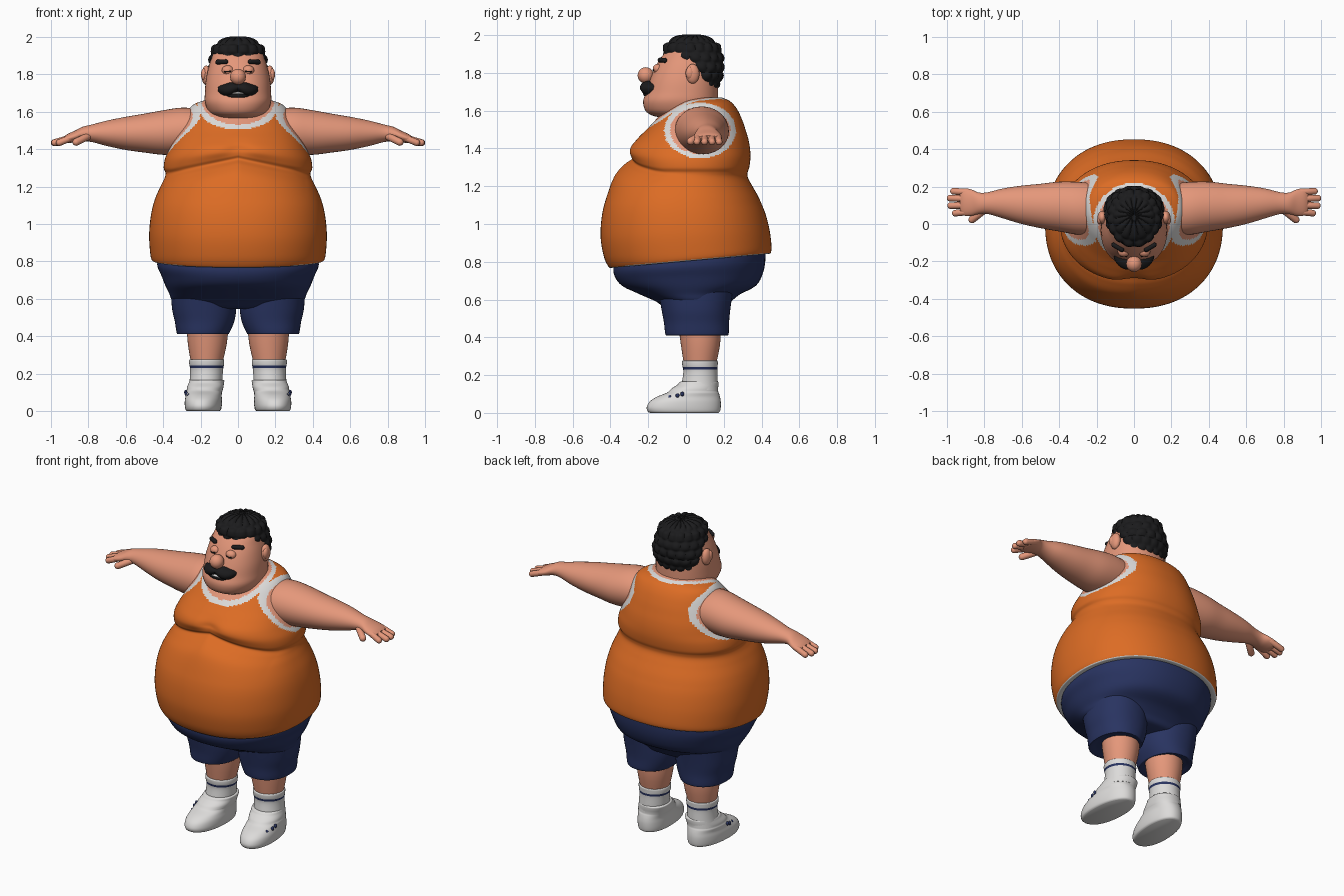
import bpy, bmesh, math
from mathutils import Vector


def material(name, r, g, b):
    m = bpy.data.materials.new(name)
    m.diffuse_color = (r, g, b, 1)
    return m


SKIN = material("skin", 0.78, 0.31, 0.195)
ORANGE = material("orange cloth", 0.72, 0.15, 0.018)
WHITE = material("white cloth", 0.72, 0.71, 0.70)
NAVY = material("navy cloth", 0.022, 0.034, 0.12)
BLACK = material("black hair", 0.011, 0.011, 0.012)


def finish(name, bm, mats, rule=None):
    bmesh.ops.recalc_face_normals(bm, faces=bm.faces)
    if rule:
        for f in bm.faces:
            f.material_index = rule(f.calc_center_median())
    me = bpy.data.meshes.new(name)
    bm.to_mesh(me)
    bm.free()
    for m in mats:
        me.materials.append(m)
    ob = bpy.data.objects.new(name, me)
    bpy.context.collection.objects.link(ob)
    bpy.ops.object.select_all(action='DESELECT')
    ob.select_set(True)
    bpy.context.view_layer.objects.active = ob
    bpy.ops.object.shade_smooth_by_angle(angle=math.radians(50))
    return ob


def spline(rings, sub):
    """Catmull-Rom resampling of section rows."""
    out = []
    for i in range(len(rings) - 1):
        p = [rings[max(0, min(len(rings) - 1, i + k))] for k in (-1, 0, 1, 2)]
        for s in range(sub):
            t = s / sub
            out.append([b + 0.5 * t * (c - a + t * (2 * a - 5 * b + 4 * c - d + t * (3 * (b - c) + d - a)))
                        for a, b, c, d in zip(*p)])
    return out + [list(rings[-1])]


def loft(name, rings, mats, n=40, sub=4, power=2.0, place=lambda t, u, v: (u, v, t), rule=None):
    """Rings are (position, u min, u max, v min, v max) rounded sections."""
    bm = bmesh.new()
    rows = []
    for t, u0, u1, v0, v1 in spline(rings, sub):
        row = []
        for k in range(n):
            a = 2 * math.pi * k / n
            c, s = math.cos(a), math.sin(a)
            c = math.copysign(abs(c) ** (2 / power), c)
            s = math.copysign(abs(s) ** (2 / power), s)
            row.append(bm.verts.new(place(t, (u0 + u1) / 2 + c * (u1 - u0) / 2,
                                          (v0 + v1) / 2 + s * (v1 - v0) / 2)))
        rows.append(row)
    for a, b in zip(rows, rows[1:]):
        for k in range(n):
            bm.faces.new((a[k], a[(k + 1) % n], b[(k + 1) % n], b[k]))
    bm.faces.new(rows[0])
    bm.faces.new(rows[-1])
    return finish(name, bm, mats, rule)


def sym(rows):
    """Rows (z, half width, y front, y back) centred on x = 0."""
    return [(z, -w, w, f, b) for z, w, f, b in rows]


def ball(name, loc, radii, mat):
    bm = bmesh.new()
    bmesh.ops.create_uvsphere(bm, u_segments=24, v_segments=16, radius=1)
    for v in bm.verts:
        v.co = Vector(loc) + Vector([a * b for a, b in zip(v.co, radii)])
    finish(name, bm, [mat])


def capsule(name, p, q, r, mat):
    p, q = Vector(p), Vector(q)
    bm = bmesh.new()
    bmesh.ops.create_uvsphere(bm, u_segments=16, v_segments=11, radius=r)
    rot = (q - p).to_track_quat('Z', 'Y')
    for v in bm.verts:
        end = q if v.co.z > 0 else p
        v.co = rot @ v.co + end
    finish(name, bm, [mat])


# Torso: shirt, neckline, armholes and hem on one body
def torso_place(t, x, y):
    z = t + 0.09 * y * max(0, min(1, (1.1 - t) / 0.3))
    if y < 0:
        front = min(1, -y / 0.2)
        z += 0.075 * max(0, 1 - abs(x) / 0.36) * front * math.exp(-((t - 1.27) / 0.11) ** 2)
        y += 0.025 * front * math.exp(-(x / 0.07) ** 2 - ((t - 1.37) / 0.06) ** 2)
    return x, y, z


def torso_rule(c):
    if c.z - 0.09 * c.y < 0.808:
        return 1
    if c.z > 1.3:
        arm = math.hypot((c.y - 0.075) / 0.19, (c.z - 1.495) / 0.147)
        neck = math.hypot(c.x / 0.218, (c.y - 0.008) / 0.212)
        for d, lim in ((arm if abs(c.x) > 0.18 else 9, 0.84), (neck if c.z > 1.45 else 9, 0.88)):
            if d < 1:
                return 2 if d < lim else 1
    return 0


loft("tank_top", sym([
    (0.812, 0.40, -0.37, 0.40), (0.803, 0.445, -0.395, 0.435), (0.812, 0.463, -0.412, 0.45),
    (0.86, 0.471, -0.435, 0.452), (0.95, 0.475, -0.452, 0.442), (1.05, 0.465, -0.445, 0.42),
    (1.13, 0.445, -0.42, 0.39), (1.2, 0.415, -0.38, 0.352), (1.245, 0.393, -0.325, 0.328),
    (1.272, 0.387, -0.285, 0.326), (1.3, 0.397, -0.295, 0.335), (1.35, 0.39, -0.308, 0.341),
    (1.4, 0.367, -0.298, 0.339), (1.45, 0.345, -0.258, 0.33), (1.5, 0.32, -0.208, 0.315),
    (1.55, 0.295, -0.162, 0.298), (1.6, 0.27, -0.115, 0.275), (1.635, 0.243, -0.07, 0.25),
    (1.655, 0.20, -0.04, 0.225), (1.67, 0.14, 0.0, 0.19)]),
    [ORANGE, WHITE, SKIN], n=160, sub=7, power=2.2, place=torso_place, rule=torso_rule)

# Head with heavy jaw and thick neck
loft("head", sym([
    (1.50, 0.13, -0.10, 0.18), (1.555, 0.13, -0.12, 0.185), (1.575, 0.135, -0.18, 0.18),
    (1.60, 0.158, -0.215, 0.175), (1.65, 0.177, -0.227, 0.17), (1.70, 0.177, -0.21, 0.17),
    (1.76, 0.173, -0.192, 0.17), (1.82, 0.162, -0.168, 0.17), (1.87, 0.148, -0.14, 0.165),
    (1.92, 0.132, -0.10, 0.15), (1.96, 0.09, -0.05, 0.11), (1.975, 0.03, 0.0, 0.06)]),
    [SKIN], n=56, power=2.2)


# Curly hair
def curls(t, x, y):
    a = math.atan2(y - 0.05, x)
    row = (t - 1.70) / 0.052
    phase = math.pi / 2 * (math.floor(row) % 2)
    b = abs(math.sin(8 * a + phase)) ** 0.6 * abs(math.sin(math.pi * row)) ** 0.6
    k = 1 + 0.09 * b
    return x * k, 0.05 + (y - 0.05) * k, t + (0.012 * b if t > 1.93 else 0)


loft("curly_hair", sym([
    (1.705, 0.08, 0.02, 0.15), (1.73, 0.12, 0.0, 0.17), (1.78, 0.145, -0.01, 0.187),
    (1.82, 0.15, -0.03, 0.193), (1.865, 0.148, -0.075, 0.192), (1.90, 0.142, -0.112, 0.187),
    (1.94, 0.128, -0.107, 0.172), (1.97, 0.098, -0.075, 0.137), (1.988, 0.05, -0.03, 0.09),
    (1.992, 0.01, 0.02, 0.05)]), [BLACK], n=112, sub=7, place=curls)

# Nose and mouth
ball("nose", (0, -0.213, 1.787), (0.042, 0.043, 0.043), SKIN)
ball("mouth", (0, -0.2, 1.69), (0.065, 0.027, 0.022), BLACK)
ball("teeth", (0, -0.221, 1.699), (0.034, 0.012, 0.006), WHITE)

# Shorts seat
loft("shorts_seat", sym([
    (0.85, 0.42, -0.37, 0.42), (0.78, 0.432, -0.385, 0.42), (0.72, 0.408, -0.37, 0.405),
    (0.67, 0.388, -0.33, 0.37), (0.63, 0.368, -0.25, 0.29), (0.59, 0.35, -0.16, 0.24),
    (0.555, 0.29, -0.11, 0.21), (0.545, 0.15, -0.05, 0.15)]),
    [NAVY], n=72, power=2.2, place=lambda t, x, y: (x, y, t + 0.09 * y * max(0, (t - 0.65) / 0.2)))

for s, side in ((-1, "left"), (1, "right")):
    def along(t, u, v, s=s):
        return s * t, u, v

    def up(t, u, v, s=s):
        return s * u, v, t

    # Arm and palm
    loft(side + "_arm", [
        (0.20, -0.06, 0.215, 1.39, 1.615), (0.30, -0.057, 0.225, 1.372, 1.622),
        (0.40, -0.04, 0.226, 1.37, 1.608), (0.50, -0.022, 0.215, 1.382, 1.59),
        (0.60, 0.0, 0.205, 1.396, 1.573), (0.70, 0.03, 0.19, 1.417, 1.553),
        (0.78, 0.053, 0.17, 1.438, 1.532), (0.83, 0.053, 0.168, 1.443, 1.52),
        (0.87, 0.044, 0.185, 1.438, 1.50), (0.91, 0.045, 0.19, 1.432, 1.482),
        (0.93, 0.06, 0.175, 1.436, 1.468)], [SKIN], n=40, place=along)
    # Fingers and thumb
    for i, (y, tip) in enumerate(((0.058, 0.955), (0.098, 0.98), (0.138, 0.983), (0.175, 0.965))):
        capsule(f"{side}_finger_{i + 1}", (s * 0.89, 0.065 + i * 0.035, 1.462), (s * tip, y, 1.435), 0.018, SKIN)
    capsule(side + "_thumb", (s * 0.80, 0.075, 1.47), (s * 0.865, 0.024, 1.438), 0.02, SKIN)

    # Face details
    ball(side + "_ear", (s * 0.17, 0.035, 1.795), (0.025, 0.036, 0.052), SKIN)
    ball(side + "_ear_bowl", (s * 0.182, 0.02, 1.80), (0.016, 0.022, 0.032), SKIN)
    capsule(side + "_eyebrow", (s * 0.066, -0.137, 1.868), (s * 0.108, -0.112, 1.866), 0.013, BLACK)
    ball(side + "_eyelid", (s * 0.055, -0.148, 1.822), (0.032, 0.028, 0.026), SKIN)
    capsule(side + "_eye_line", (s * 0.042, -0.173, 1.816), (s * 0.07, -0.171, 1.815), 0.004, BLACK)
    loft(side + "_moustache", [
        (-0.005, -0.235, -0.16, 1.715, 1.748), (0.035, -0.244, -0.15, 1.688, 1.757),
        (0.07, -0.232, -0.13, 1.683, 1.748), (0.095, -0.208, -0.125, 1.695, 1.74),
        (0.108, -0.18, -0.14, 1.71, 1.73)], [BLACK], n=24, place=along)

    # Shorts leg with turned-in hem
    loft(side + "_shorts_leg", [
        (0.66, 0.02, 0.36, -0.15, 0.25), (0.55, 0.01, 0.353, -0.13, 0.235),
        (0.48, 0.02, 0.338, -0.117, 0.228), (0.42, 0.045, 0.328, -0.11, 0.226),
        (0.411, 0.055, 0.32, -0.10, 0.217), (0.42, 0.08, 0.29, -0.06, 0.19)],
        [NAVY], n=48, power=2.2, place=up)
    # Bare calf
    loft(side + "_calf", [(0.46, 0.05, 0.275, -0.04, 0.185), (0.36, 0.06, 0.268, -0.027, 0.18),
                          (0.25, 0.085, 0.25, -0.01, 0.158)], [SKIN], n=40, place=up)
    # Striped sock
    loft(side + "_sock", [
        (0.276, 0.09, 0.245, 0.0, 0.15), (0.275, 0.076, 0.26, -0.019, 0.167),
        (0.255, 0.074, 0.261, -0.02, 0.168), (0.22, 0.08, 0.256, -0.014, 0.166),
        (0.17, 0.083, 0.258, -0.02, 0.168), (0.12, 0.085, 0.265, -0.03, 0.17)],
        [WHITE, NAVY], n=40, sub=8, place=up,
        rule=lambda c: 1 if abs(c.z - 0.236) < 0.007 else 0)

    # Shoe, toes turned slightly out
    def toe_out(t, u, v, s=s):
        return s * (u - 0.06 * (v + 0.02)), v, t

    loft(side + "_shoe", [
        (0.0, 0.10, 0.272, -0.19, 0.17), (0.008, 0.092, 0.28, -0.203, 0.18),
        (0.03, 0.088, 0.284, -0.208, 0.184), (0.06, 0.088, 0.284, -0.192, 0.184),
        (0.085, 0.09, 0.28, -0.155, 0.18), (0.105, 0.088, 0.28, -0.105, 0.174),
        (0.115, 0.085, 0.277, -0.09, 0.17), (0.13, 0.082, 0.275, -0.075, 0.17),
        (0.15, 0.08, 0.268, -0.045, 0.172), (0.165, 0.08, 0.262, -0.03, 0.17),
        (0.168, 0.10, 0.245, 0.0, 0.15)], [WHITE], n=48, power=2.2, place=toe_out)
    # Small navy marks on the outer side of the shoe
    for y, z, x in ((-0.085, 0.082, 0.263), (-0.045, 0.092, 0.276), (-0.02, 0.10, 0.279)):
        ball(side + "_shoe_mark", (s * x, y, z), (0.009, 0.01, 0.012), NAVY)
